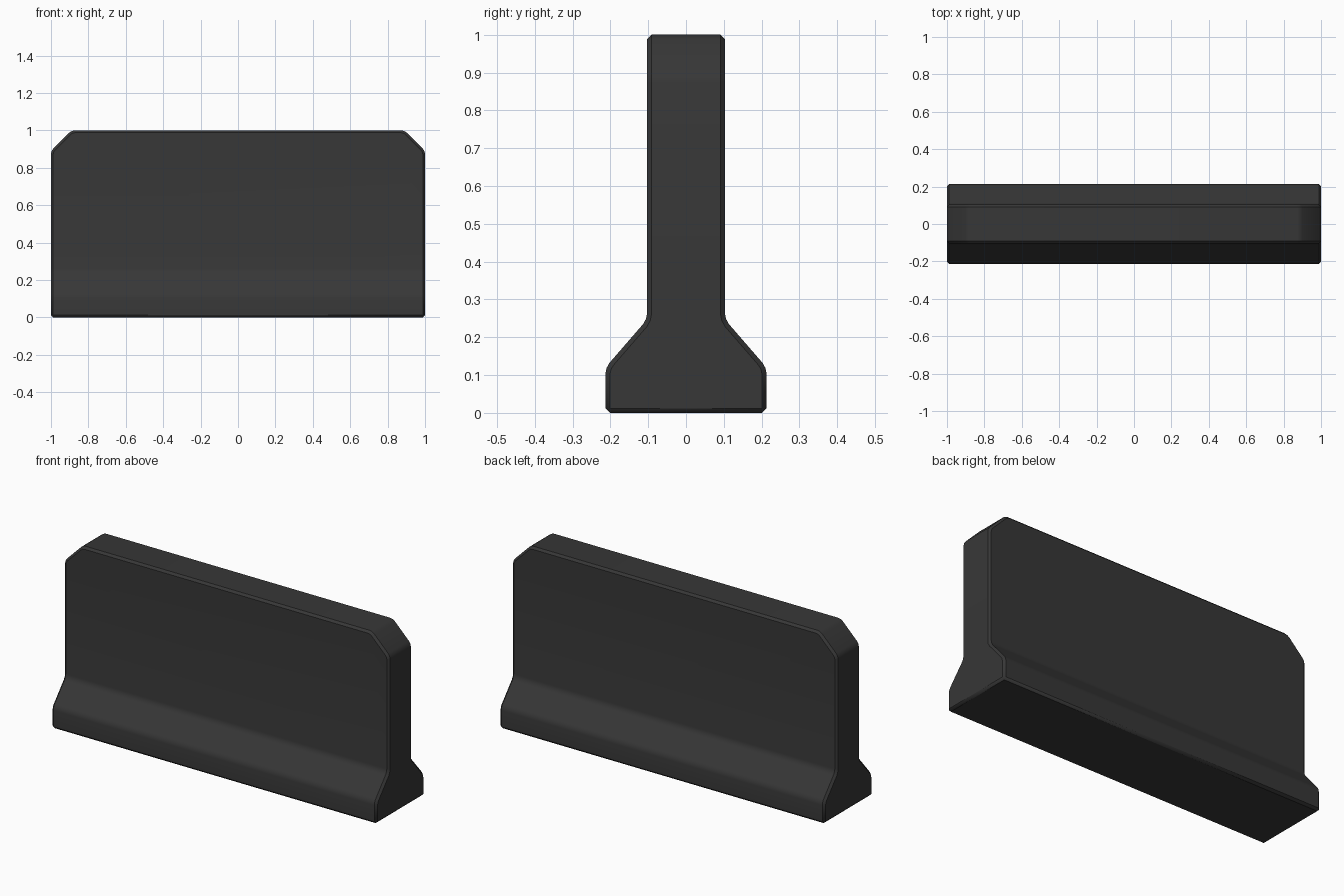
import bpy, bmesh, math

cube = bpy.data.objects.get("Cube")
if cube:
    bpy.data.objects.remove(cube, do_unlink=True)

# Dark concrete
mat = bpy.data.materials.new("dark_grey")
mat.use_nodes = True
colour = (0.038, 0.038, 0.038, 1)
mat.diffuse_color = colour
mat.node_tree.nodes["Principled BSDF"].inputs["Base Color"].default_value = colour

# Cross-section: wide foot, sloped shoulder, upright wall
half = [(0.213, 0), (0.213, 0.12), (0.103, 0.247), (0.103, 1)]
profile = half + [(-y, z) for y, z in reversed(half)]

bm = bmesh.new()
end = bm.faces.new([bm.verts.new((-1, y, z)) for y, z in profile])
ext = bmesh.ops.extrude_face_region(bm, geom=[end])
moved = [v for v in ext["geom"] if isinstance(v, bmesh.types.BMVert)]
bmesh.ops.translate(bm, verts=moved, vec=(2, 0, 0))
bmesh.ops.recalc_face_normals(bm, faces=bm.faces[:])

# Cut the upper end corners
corners = [e for e in bm.edges
           if all(v.co.z > 0.99 for v in e.verts)
           and abs(e.verts[0].co.x - e.verts[1].co.x) < 0.01]
bmesh.ops.bevel(bm, geom=corners, offset=0.11, segments=1, profile=0.5,
                affect='EDGES')

# Soften the shallow bends
bm.normal_update()
bends = [e for e in bm.edges
         if 0.1 < e.calc_face_angle(0) < math.radians(60)]
bmesh.ops.bevel(bm, geom=bends, offset=0.016, segments=2, profile=0.5,
                affect='EDGES')
bmesh.ops.recalc_face_normals(bm, faces=bm.faces[:])

mesh = bpy.data.meshes.new("barrier_wall")
bm.to_mesh(mesh)
bm.free()
mesh.materials.append(mat)
wall = bpy.data.objects.new("barrier_wall", mesh)
bpy.context.collection.objects.link(wall)

# Narrow chamfer on the hard edges
bevel = wall.modifiers.new("edge_chamfer", 'BEVEL')
bevel.width = 0.012
bevel.segments = 1
bevel.limit_method = 'ANGLE'
bevel.angle_limit = math.radians(50)

bpy.ops.object.select_all(action='DESELECT')
wall.select_set(True)
bpy.context.view_layer.objects.active = wall
bpy.ops.object.shade_smooth_by_angle(angle=math.radians(30))
